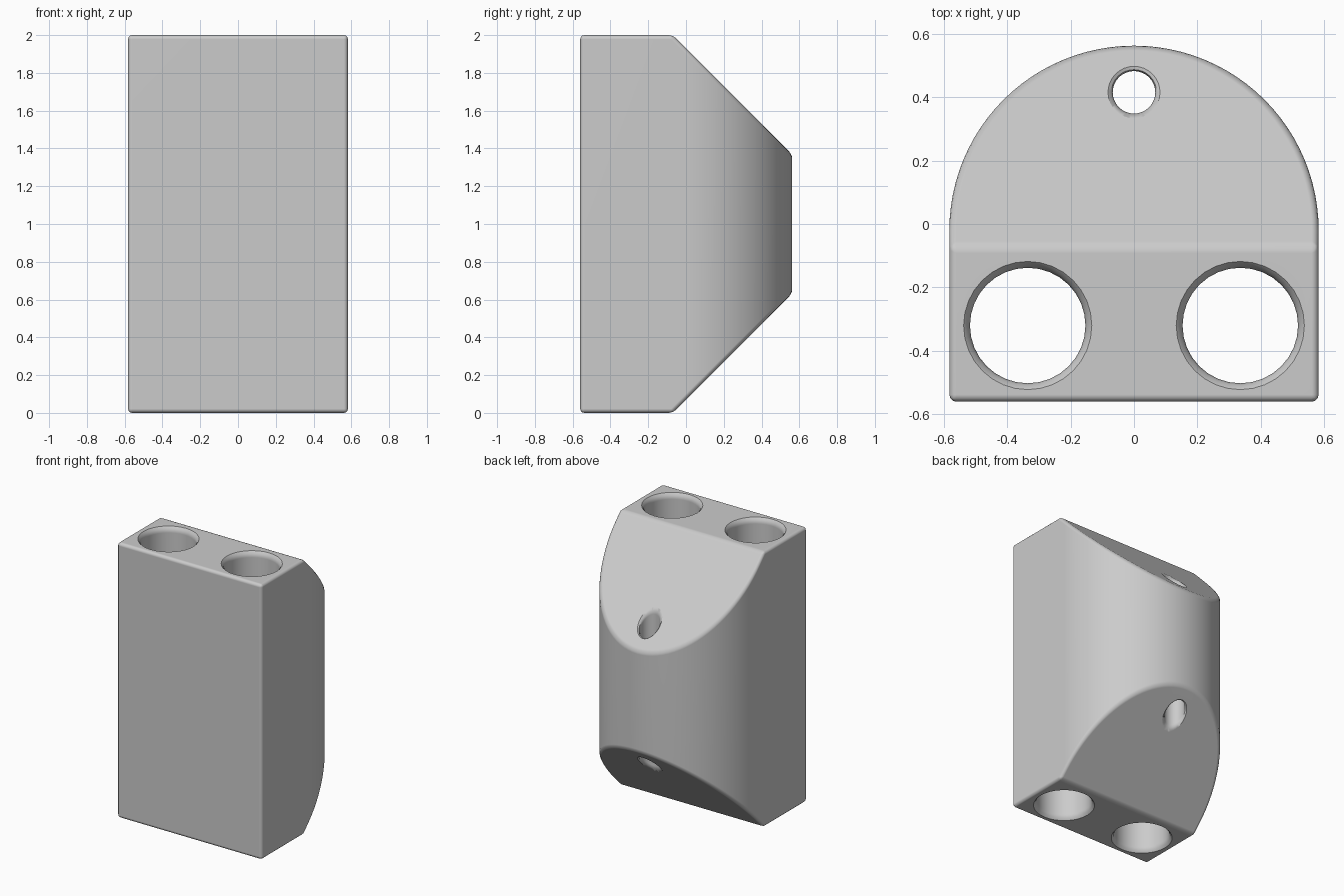
import bpy, bmesh, math
from mathutils import Vector

if "Cube" in bpy.data.objects:
    bpy.data.objects.remove(bpy.data.objects["Cube"], do_unlink=True)

HEIGHT = 2.0
HALF_WIDTH = 0.582
FRONT_Y, ARC_Y = -0.56, -0.02
SLOPE_Y = -0.07          # where the 45 degree slopes leave the end faces

grey = bpy.data.materials.new("light_grey")
grey.use_nodes = True
colour = (0.6, 0.6, 0.6, 1)
grey.diffuse_color = colour
grey.node_tree.nodes["Principled BSDF"].inputs["Base Color"].default_value = colour


def make_object(name, bm):
    bmesh.ops.recalc_face_normals(bm, faces=bm.faces[:])
    mesh = bpy.data.meshes.new(name)
    bm.to_mesh(mesh)
    bm.free()
    mesh.materials.append(grey)
    obj = bpy.data.objects.new(name, mesh)
    bpy.context.collection.objects.link(obj)
    return obj


def make_cutter(name, x, y, radius, flare, top, slope=0, sides=32):
    """Through bore with softly flared rims that follow the surface slope."""
    rings = [(flare, -0.06), (flare, 0), (flare * 0.3, flare * 0.8), (0, flare * 2)]
    rows = [(radius + f, top - d, -slope) for f, d in rings]
    rows += [(r, HEIGHT - z, -s) for r, z, s in reversed(rows)]
    bm = bmesh.new()
    loops = []
    for r, z, s in rows:
        loop = []
        for i in range(sides):
            a = math.tau * i / sides
            dy = r * math.sin(a)
            loop.append(bm.verts.new((x + r * math.cos(a), y + dy, z + s * dy)))
        loops.append(loop)
    for low, high in zip(loops, loops[1:]):
        for i in range(sides):
            j = (i + 1) % sides
            bm.faces.new((low[i], low[j], high[j], high[i]))
    bm.faces.new(loops[0])
    bm.faces.new(loops[-1])
    cutter = make_object(name, bm)
    cutter.hide_render = True
    return cutter


# Body: D-shaped plan, extruded and sliced by the two back slopes
plan = [(-HALF_WIDTH, FRONT_Y), (HALF_WIDTH, FRONT_Y)]
for i in range(49):
    a = math.pi * i / 48
    plan.append((HALF_WIDTH * math.cos(a), ARC_Y + HALF_WIDTH * math.sin(a)))
bm = bmesh.new()
base = bm.faces.new([bm.verts.new((x, y, 0)) for x, y in plan])
extruded = bmesh.ops.extrude_face_region(bm, geom=[base])["geom"]
bmesh.ops.translate(bm, vec=(0, 0, HEIGHT),
                    verts=[v for v in extruded if isinstance(v, bmesh.types.BMVert)])
for z, direction in ((HEIGHT, 1), (0, -1)):
    cut = bmesh.ops.bisect_plane(bm, geom=bm.verts[:] + bm.edges[:] + bm.faces[:],
                                 plane_co=(0, SLOPE_Y, z),
                                 plane_no=Vector((0, 1, direction)), clear_outer=True)
    edges = [e for e in cut["geom_cut"] if isinstance(e, bmesh.types.BMEdge)]
    bmesh.ops.holes_fill(bm, edges=edges, sides=0)
body = make_object("body", bm)
bpy.context.view_layer.objects.active = body
body.select_set(True)

# Softly rounded outer edges
bevel = body.modifiers.new("round_edges", "BEVEL")
bevel.width = 0.022
bevel.segments = 3
bevel.limit_method = "ANGLE"
bevel.angle_limit = math.radians(30)
bpy.ops.object.modifier_apply(modifier=bevel.name)

# Two wide bores at the front, one narrow bore through the slopes
bore_y = 0.415
cutters = [make_cutter(side + "_bore_cutter", sx * 0.335, -0.32, 0.182, 0.02, HEIGHT)
           for side, sx in (("left", 1), ("right", -1))]
cutters.append(make_cutter("back_bore_cutter", 0, bore_y, 0.067, 0.015,
                           HEIGHT + SLOPE_Y - bore_y, slope=1))
for cutter in cutters:
    mod = body.modifiers.new(cutter.name, "BOOLEAN")
    mod.operation = "DIFFERENCE"
    mod.solver = "EXACT"
    mod.object = cutter
    bpy.ops.object.modifier_apply(modifier=mod.name)
    bpy.data.objects.remove(cutter, do_unlink=True)

bpy.ops.object.shade_smooth_by_angle(angle=math.radians(30))
body.modifiers.new("even_shading", "WEIGHTED_NORMAL").keep_sharp = True
